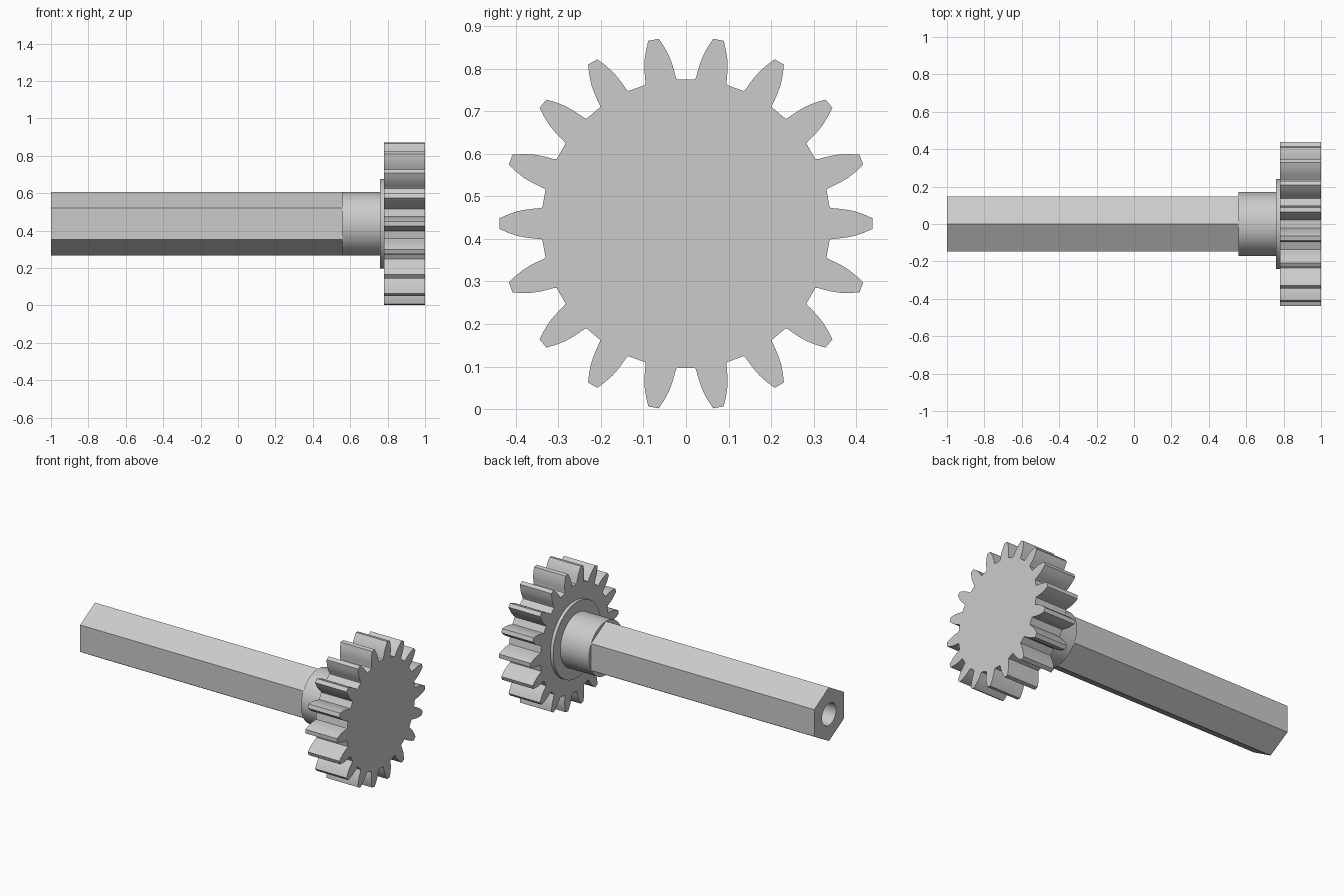
import bpy, bmesh
from math import sin, cos, pi, radians

cube = bpy.data.objects.get("Cube")
if cube:
    bpy.data.objects.remove(cube)

AXIS_Z = 0.436
grey = bpy.data.materials.new("plain grey")
grey.use_nodes = True
colour = (0.6, 0.6, 0.6, 1)
grey.diffuse_color = colour
grey.node_tree.nodes["Principled BSDF"].inputs["Base Color"].default_value = colour


def circle(radius, sides):
    """Outline with a corner pointing straight up."""
    return [(radius * sin(2 * pi * i / sides), radius * cos(2 * pi * i / sides))
            for i in range(sides)]


def ring(bm, outline, x):
    verts = [bm.verts.new((x, y, z + AXIS_Z)) for y, z in outline]
    edges = [bm.edges.new((v, verts[i - 1])) for i, v in enumerate(verts)]
    return verts, edges


def walls(bm, a, b):
    for i in range(len(a)):
        bm.faces.new((a[i - 1], a[i], b[i], b[i - 1]))


def prism(name, outline, x0, x1, bore=None, bore_depth=0):
    """Extrude an outline along x, with an optional blind bore in the x0 end."""
    bm = bmesh.new()
    start, start_edges = ring(bm, outline, x0)
    end, _ = ring(bm, outline, x1)
    walls(bm, start, end)
    bm.faces.new(end)
    if bore:
        mouth, mouth_edges = ring(bm, bore, x0)
        floor, _ = ring(bm, bore, x0 + bore_depth)
        walls(bm, mouth, floor)
        bm.faces.new(floor)
        bmesh.ops.triangle_fill(bm, edges=start_edges + mouth_edges, use_beauty=True)
    else:
        bm.faces.new(start)
    bmesh.ops.recalc_face_normals(bm, faces=bm.faces)
    mesh = bpy.data.meshes.new(name)
    bm.to_mesh(mesh)
    bm.free()
    mesh.materials.append(grey)
    obj = bpy.data.objects.new(name, mesh)
    bpy.context.collection.objects.link(obj)
    bpy.ops.object.select_all(action="DESELECT")
    obj.select_set(True)
    bpy.context.view_layer.objects.active = obj
    bpy.ops.object.shade_smooth_by_angle(angle=radians(25))
    return obj


# Gear outline: one tooth flank (radius, half width), mirrored and repeated
TEETH = 18
flank = [(0.3375, 0.038), (0.343, 0.0362), (0.356, 0.0352), (0.375, 0.033),
         (0.395, 0.0292), (0.418, 0.0215), (0.4385, 0.0125)]
tooth = [(r, -w) for r, w in flank] + flank[::-1]
gear_outline = []
for t in range(TEETH):
    a = 2 * pi * t / TEETH
    gear_outline += [(r * cos(a) - w * sin(a), r * sin(a) + w * cos(a)) for r, w in tooth]

prism("gear", gear_outline, 0.78, 1.0)
prism("collar", circle(0.24, 64), 0.76, 0.78)
prism("hub", circle(0.17, 64), 0.56, 0.76)
# Hexagonal shaft with a round bore in its free end
prism("hex_shaft", circle(0.17, 6), -1.0, 0.6, circle(0.07, 32), 0.6)
